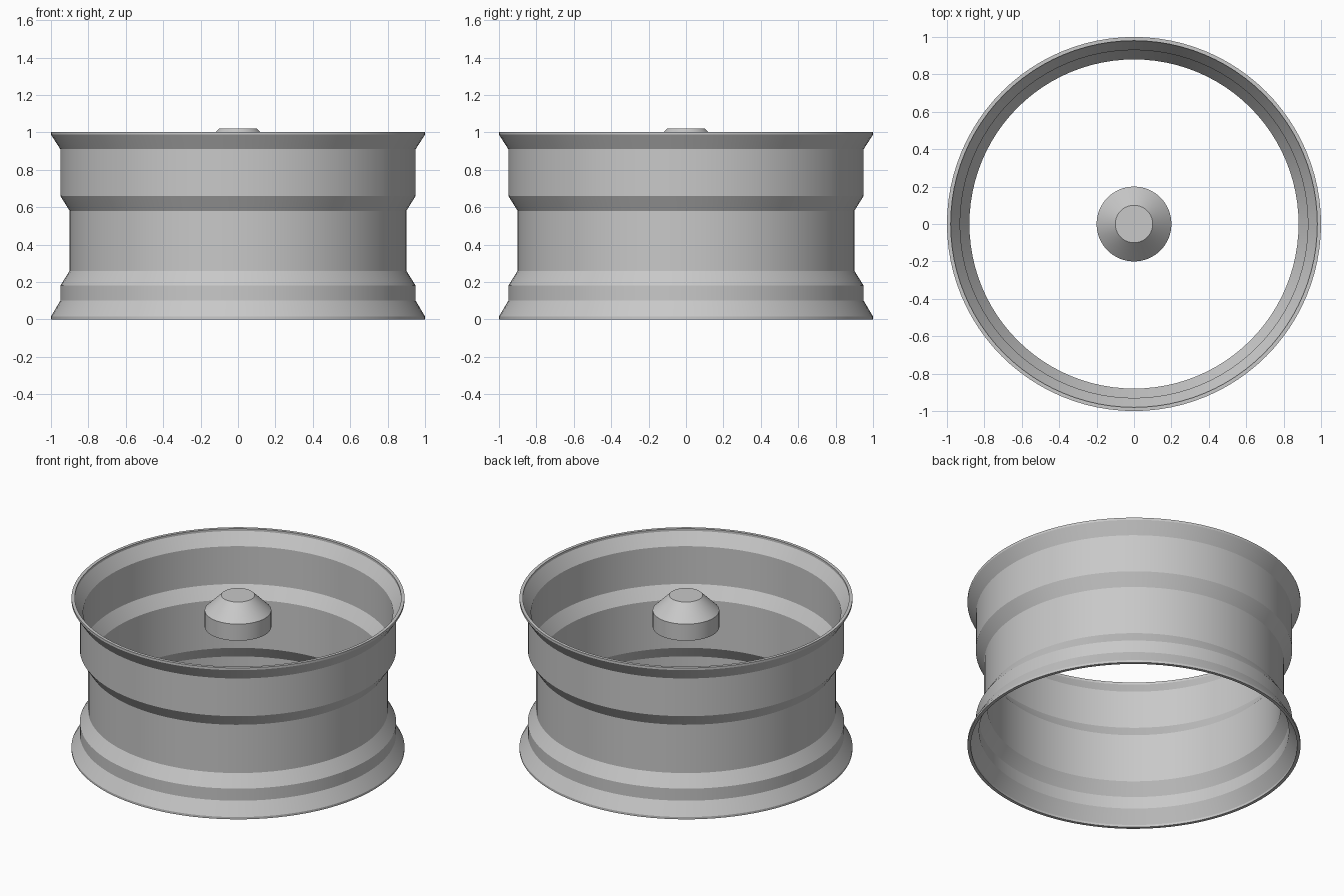
import bpy
import bmesh
from math import tau, radians
from mathutils import Vector

if "Cube" in bpy.data.objects:
    bpy.data.objects.remove(bpy.data.objects["Cube"], do_unlink=True)

SEGMENTS = 96
WALL = 0.02

grey = bpy.data.materials.new("satin_grey_metal")
grey.use_nodes = True
colour = (0.58, 0.58, 0.58, 1.0)
grey.diffuse_color = colour
grey.node_tree.nodes["Principled BSDF"].inputs["Base Color"].default_value = colour


def lathe(name, profile, closed):
    """Revolve (radius, z) points around the z axis."""
    bm = bmesh.new()
    verts = [bm.verts.new((r, 0, z)) for r, z in profile]
    edges = [bm.edges.new(pair) for pair in zip(verts, verts[1:])]
    if closed:
        edges.append(bm.edges.new((verts[-1], verts[0])))
    bmesh.ops.spin(bm, geom=verts + edges, cent=Vector(), axis=Vector((0, 0, 1)),
                   angle=tau, steps=SEGMENTS, use_merge=False)
    bmesh.ops.remove_doubles(bm, verts=bm.verts, dist=0.0005)
    bmesh.ops.recalc_face_normals(bm, faces=bm.faces)
    mesh = bpy.data.meshes.new(name)
    bm.to_mesh(mesh)
    bm.free()
    obj = bpy.data.objects.new(name, mesh)
    bpy.context.collection.objects.link(obj)
    mesh.materials.append(grey)
    bpy.ops.object.select_all(action="DESELECT")
    obj.select_set(True)
    bpy.context.view_layer.objects.active = obj
    bpy.ops.object.shade_smooth_by_angle(angle=radians(25))
    return obj


# Wheel barrel: flared lips, bead seats and a narrower drop centre
outer = [(1.0, 0.0), (1.0, 0.015), (0.95, 0.1), (0.95, 0.18), (0.9, 0.26),
         (0.9, 0.58), (0.95, 0.66), (0.95, 0.91), (1.0, 0.988), (1.0, 1.003)]
inner = [(r - WALL, z) for r, z in reversed(outer)]
lathe("rim_barrel", outer + inner, closed=True)

# Centre cap: short cylinder with a wide chamfer
cap = [(0, 0.81), (0.2, 0.81), (0.2, 0.92), (0.1, 1.02), (0, 1.02)]
lathe("centre_cap", cap, closed=False)
